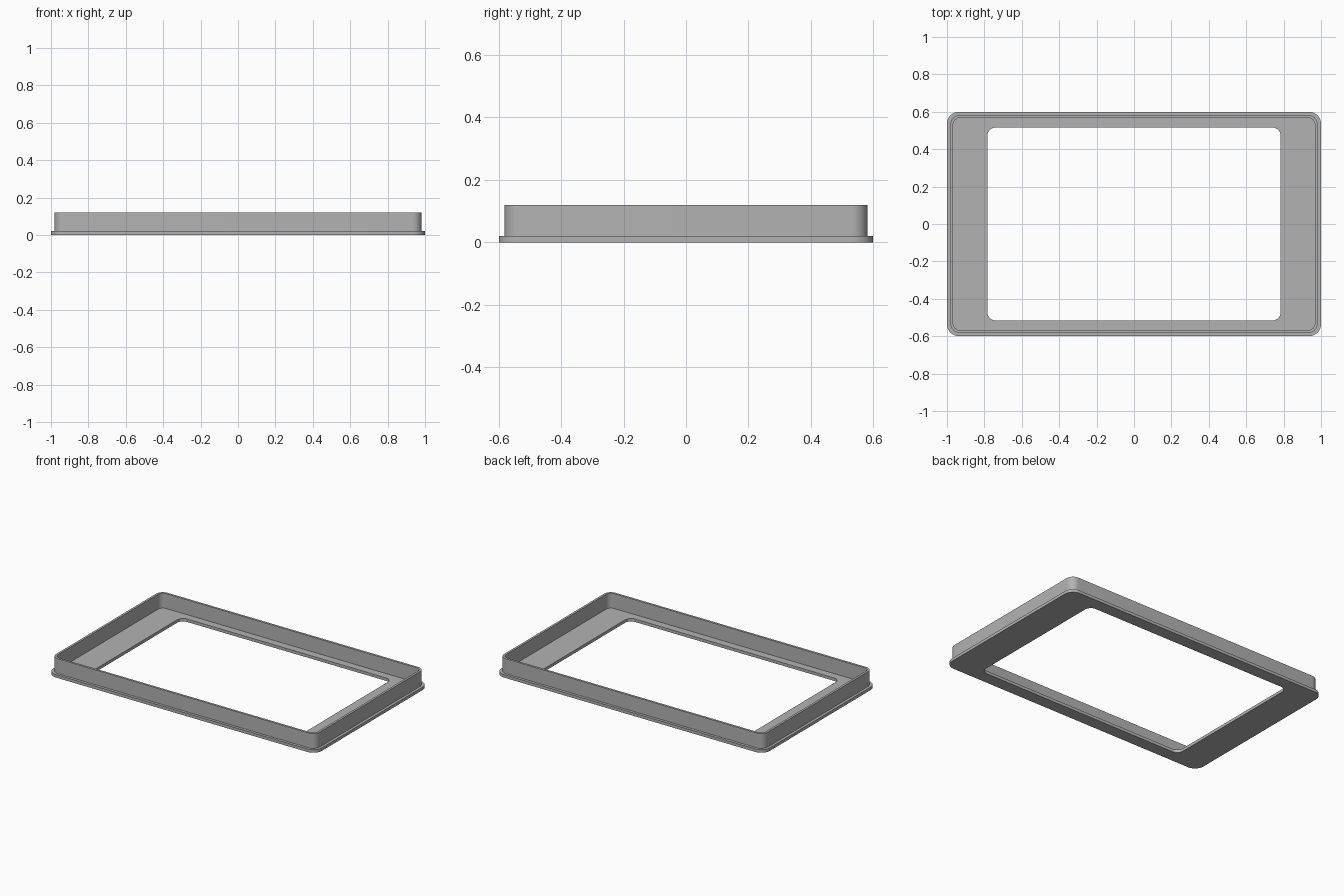
import bpy, bmesh, math

cube = bpy.data.objects.get("Cube")
if cube:
    bpy.data.objects.remove(cube, do_unlink=True)

GREY = (0.45, 0.45, 0.45, 1)
mat = bpy.data.materials.new("plain grey")
mat.use_nodes = True
mat.diffuse_color = GREY
mat.node_tree.nodes["Principled BSDF"].inputs["Base Color"].default_value = GREY


def rounded_rect(hx, hy, r, steps=10):
    """Outline of a rounded rectangle, counter-clockwise."""
    pts = []
    for q, (sx, sy) in enumerate([(1, 1), (-1, 1), (-1, -1), (1, -1)]):
        for i in range(steps + 1):
            a = math.pi / 2 * (q + i / steps)
            pts.append((sx * (hx - r) + r * math.cos(a),
                        sy * (hy - r) + r * math.sin(a)))
    return pts


def frame(name, sections):
    """Closed tube through rounded-rectangle rings (hx, hy, radius, z)."""
    bm = bmesh.new()
    rings = [[bm.verts.new((x, y, z)) for x, y in rounded_rect(hx, hy, r)]
             for hx, hy, r, z in sections]
    for k, ring in enumerate(rings):
        nxt = rings[(k + 1) % len(rings)]
        n = len(ring)
        for i in range(n):
            j = (i + 1) % n
            bm.faces.new((ring[i], ring[j], nxt[j], nxt[i]))
    bmesh.ops.recalc_face_normals(bm, faces=bm.faces)
    mesh = bpy.data.meshes.new(name)
    bm.to_mesh(mesh)
    bm.free()
    mesh.materials.append(mat)
    obj = bpy.data.objects.new(name, mesh)
    bpy.context.collection.objects.link(obj)
    bpy.ops.object.select_all(action="DESELECT")
    obj.select_set(True)
    bpy.context.view_layer.objects.active = obj
    bpy.ops.object.shade_smooth_by_angle(angle=math.radians(30))
    return obj


BASE, TOP = 0.02, 0.12
outer = (1.0, 0.6, 0.065)
wall_out = (0.982, 0.582, 0.05)
wall_in = (0.967, 0.567, 0.035)
opening = (0.784, 0.516, 0.045)

# One solid: flange, upright wall, inner ledge and window opening
frame("bezel_frame", [(*outer, 0), (*outer, BASE),
                      (*wall_out, BASE), (*wall_out, TOP),
                      (*wall_in, TOP), (*wall_in, BASE),
                      (*opening, BASE), (*opening, 0)])
